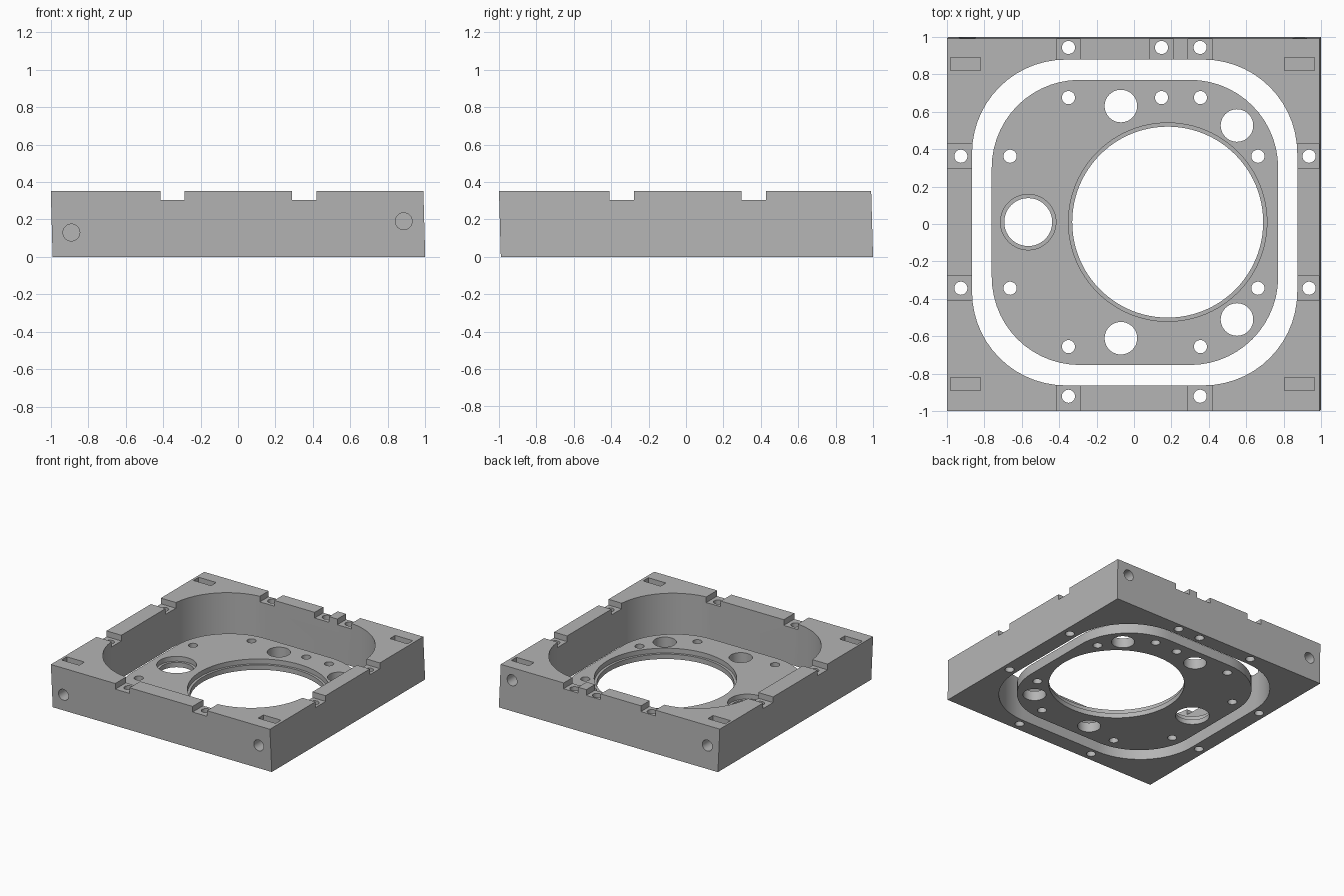
import bpy, bmesh, math
from mathutils import Vector, Matrix

if "Cube" in bpy.data.objects:
    bpy.data.objects.remove(bpy.data.objects["Cube"], do_unlink=True)

TOP = 0.352
PLATE = 0.08

grey = bpy.data.materials.new("light_grey")
grey.use_nodes = True
grey.diffuse_color = (0.46, 0.46, 0.46, 1)
grey.node_tree.nodes["Principled BSDF"].inputs["Base Color"].default_value = (0.46, 0.46, 0.46, 1)


def circle(x, y, r, n=40):
    return [(x + r * math.cos(2 * math.pi * i / n), y + r * math.sin(2 * math.pi * i / n)) for i in range(n)]


def rect(x0, x1, y0, y1):
    return [(x0, y0), (x1, y0), (x1, y1), (x0, y1)]


def rounded(x0, x1, y0, y1, r, n=14):
    corners = [(x1 - r, y1 - r), (x0 + r, y1 - r), (x0 + r, y0 + r), (x1 - r, y0 + r)]
    pts = []
    for k, (cx, cy) in enumerate(corners):
        for i in range(n + 1):
            a = (k + i / n) * math.pi / 2
            pts.append((cx + r * math.cos(a), cy + r * math.sin(a)))
    return pts


def prism(name, pts, z0, z1, shift=0.0):
    """Extrude an outline from z0 to z1, leaning the top by shift in x and y."""
    bm = bmesh.new()
    low = [bm.verts.new((x, y, z0)) for x, y in pts]
    high = [bm.verts.new((x + shift, y + shift, z1)) for x, y in pts]
    bm.faces.new(low[::-1])
    bm.faces.new(high)
    for i in range(len(pts)):
        j = (i + 1) % len(pts)
        bm.faces.new((low[i], low[j], high[j], high[i]))
    mesh = bpy.data.meshes.new(name)
    bm.to_mesh(mesh)
    bm.free()
    obj = bpy.data.objects.new(name, mesh)
    bpy.context.collection.objects.link(obj)
    mesh.materials.append(grey)
    return obj


def cut(obj, cutter):
    """Subtract the cutter, bake the result and discard the cutter."""
    mod = obj.modifiers.new("cut", 'BOOLEAN')
    mod.operation = 'DIFFERENCE'
    mod.solver = 'EXACT'
    mod.object = cutter
    deps = bpy.context.evaluated_depsgraph_get()
    mesh = bpy.data.meshes.new_from_object(obj.evaluated_get(deps))
    obj.modifiers.clear()
    obj.data = mesh
    bpy.data.objects.remove(cutter, do_unlink=True)


def drill(obj, x, y, r, z0=-0.1, z1=0.6):
    cut(obj, prism("drill", circle(x, y, r), z0, z1))


# Slightly leaning outer frame with a rounded opening
frame = prism("outer_frame", rect(-0.99, 1, -0.99, 1), 0, TOP, -0.01)
cut(frame, prism("opening", rounded(-0.865, 0.872, -0.862, 0.878, 0.5), -0.1, 0.6))

# Notches across the rim, each with a screw hole
HALF = 0.065
FLOOR = 0.305
for x in (-0.35, 0.147, 0.353):
    cut(frame, prism("notch", rect(x - HALF, x + HALF, 0.8, 1.1), FLOOR, 0.6))
    drill(frame, x, 0.943, 0.035)
for x in (-0.35, 0.353):
    cut(frame, prism("notch", rect(x - HALF, x + HALF, -1.1, -0.8), FLOOR, 0.6))
    drill(frame, x, -0.92, 0.035)
for side in (-1, 1):
    for y in (-0.343, 0.362):
        cut(frame, prism("notch", rect(*sorted((side * 0.8, side * 1.1)), y - HALF, y + HALF), FLOOR, 0.6))
        drill(frame, 0.005 + side * 0.93, y, 0.035)

# Corner nut slots and the bolt holes that meet them
for x, slot_x, side, z in ((-0.89, -0.9, -1, 0.13), (0.885, 0.885, -1, 0.19),
                           (-0.89, -0.9, 1, 0.19), (0.885, 0.885, 1, 0.25)):
    y = side * 0.855
    cut(frame, prism("slot", rect(slot_x - 0.08, slot_x + 0.08, y - 0.034, y + 0.034), z - 0.07, 0.6))
    bolt = prism("bolt_hole", circle(0, 0, 0.045), -0.15, 0.15)
    bolt.matrix_world = Matrix.Translation((x, side * 0.96, z)) @ Matrix.Rotation(math.pi / 2, 4, 'X')
    cut(frame, bolt)

# Floating base plate with stepped bores
plate = prism("base_plate", rounded(-0.76, 0.77, -0.753, 0.77, 0.47), 0, PLATE)
for x, y, r, step in ((0.18, 0.01, 0.51, 0.53), (-0.565, 0.01, 0.128, 0.148)):
    cut(plate, prism("bore", circle(x, y, r, 96), -0.1, 0.2))
    cut(plate, prism("bore_step", circle(x, y, step, 96), PLATE / 2, 0.2))

# Medium and small plate holes
for side in (-1, 1):
    drill(plate, -0.07, 0.01 + side * 0.62, 0.087)
    drill(plate, 0.55, 0.008 + side * 0.518, 0.087)
    for x in (-0.35, 0.355):
        drill(plate, x, 0.01 + side * 0.665, 0.035)
    for y in (-0.343, 0.362):
        drill(plate, side * 0.662, y, 0.035)
drill(plate, 0.147, 0.675, 0.035)

# Smooth curved walls, keep machined edges sharp
for obj in (frame, plate):
    bpy.ops.object.select_all(action='DESELECT')
    obj.select_set(True)
    bpy.context.view_layer.objects.active = obj
    bpy.ops.object.shade_smooth_by_angle(angle=math.radians(25))
